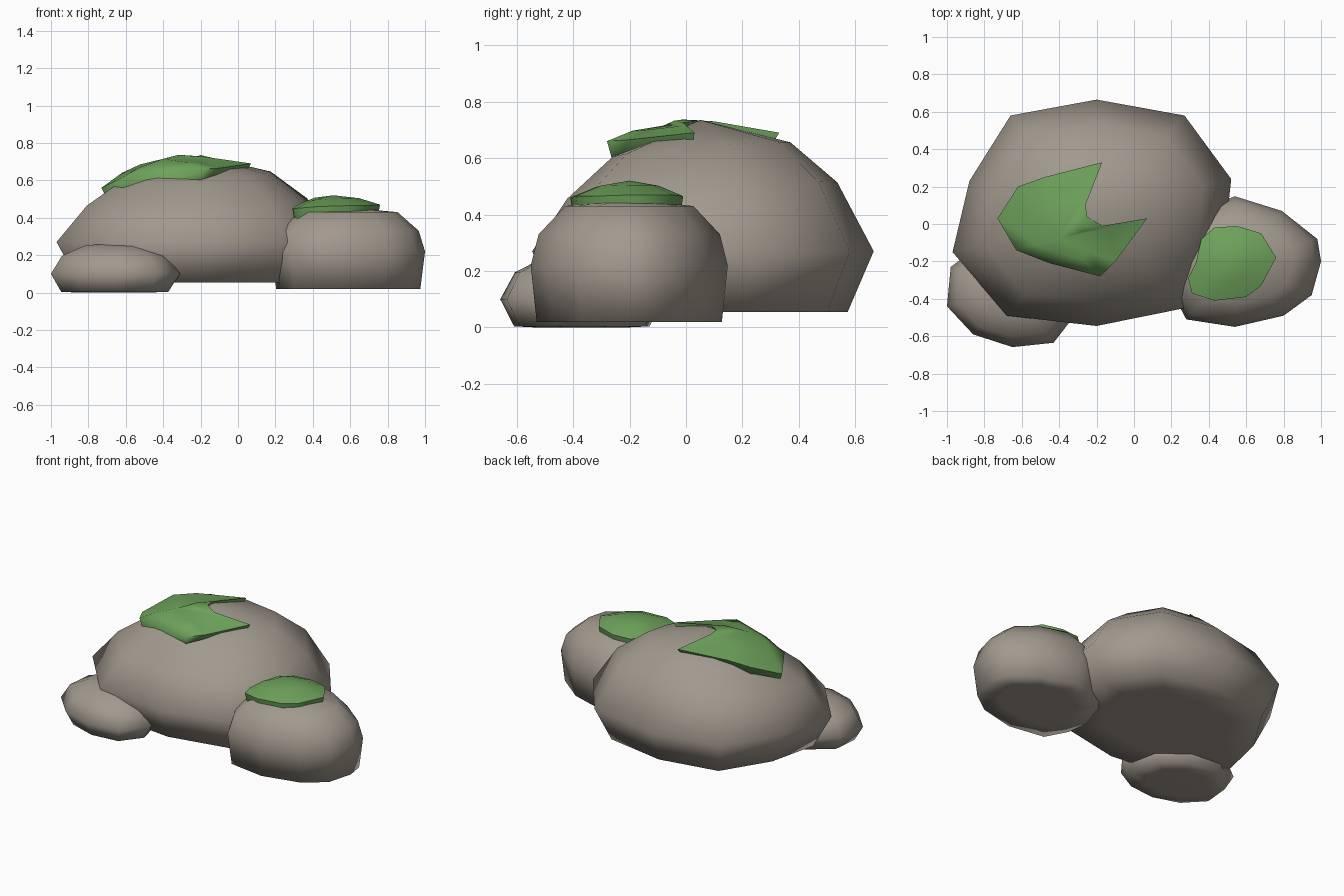
import bpy
import bmesh
from mathutils import Vector

old = bpy.data.objects.get("Cube")
if old:
    bpy.data.objects.remove(old, do_unlink=True)


def make_material(name, rgb):
    mat = bpy.data.materials.new(name)
    mat.use_nodes = True
    mat.diffuse_color = (*rgb, 1)
    mat.node_tree.nodes["Principled BSDF"].inputs["Base Color"].default_value = (*rgb, 1)
    return mat


stone = make_material("warm grey stone", (0.36, 0.32, 0.27))
moss = make_material("moss green", (0.155, 0.36, 0.105))


def finish(name, bm, mat, angle=None):
    bmesh.ops.recalc_face_normals(bm, faces=bm.faces)
    mesh = bpy.data.meshes.new(name)
    bm.to_mesh(mesh)
    bm.free()
    mesh.materials.append(mat)
    obj = bpy.data.objects.new(name, mesh)
    bpy.context.collection.objects.link(obj)
    bpy.ops.object.select_all(action="DESELECT")
    obj.select_set(True)
    bpy.context.view_layer.objects.active = obj
    if angle is None:
        bpy.ops.object.shade_smooth()
    else:
        bpy.ops.object.shade_smooth_by_angle(angle=angle)


def skin(bm, rings, low, high):
    """Join closed rings of points and close both ends with fans."""
    loops = [[bm.verts.new(p) for p in ring] for ring in rings]
    count = len(loops[0])
    for a, b in zip(loops, loops[1:]):
        for i in range(count):
            j = (i + 1) % count
            bm.faces.new((a[i], a[j], b[j], b[i]))
    for loop, tip in ((loops[0], low), (loops[-1], high)):
        v = bm.verts.new(tip)
        for i in range(count):
            bm.faces.new((loop[i], loop[(i + 1) % count], v))


def boulder(name, outline, centre, levels, base, top, tilt=(0, 0)):
    """Scale the plan outline through the levels; upper levels may tilt."""
    cx, cy = centre
    rings = []
    for k, (scale, z) in enumerate(levels):
        lean = k / len(levels) if k > 2 else 0
        ring = []
        for x, y in outline:
            dx, dy = (x - cx) * scale, (y - cy) * scale
            ring.append((cx + dx, cy + dy, z + lean * (tilt[0] * dx + tilt[1] * dy)))
        rings.append(ring)
    bm = bmesh.new()
    skin(bm, rings, (cx, cy, base), (cx, cy, top))
    finish(name, bm, stone)


def moss_patch(name, rim, peak, drop, inset):
    """A low dome over the rim with a tucked-in underside."""
    peak = Vector(peak)
    edge = [Vector(p) for p in rim]
    under, crown = [], []
    for p in edge:
        q = peak.lerp(p, inset)
        under.append((q.x, q.y, p.z - drop))
        c = peak.lerp(p, 0.55)
        c.z += 0.012
        crown.append(c)
    bm = bmesh.new()
    skin(bm, [under, edge, crown], (peak.x, peak.y, peak.z - 1.6 * drop), peak)
    finish(name, bm, moss, 1.2)


# Large central boulder
boulder("large_boulder",
        [(-0.97, -0.15), (-0.68, -0.49), (-0.2, -0.545), (0.27, -0.45), (0.48, -0.12),
         (0.52, 0.24), (0.27, 0.58), (-0.2, 0.665), (-0.66, 0.58), (-0.88, 0.23)],
        (-0.2, 0.05),
        [(0.55, 0.055), (0.85, 0.055), (1, 0.27), (0.79, 0.485), (0.52, 0.63)],
        0.055, 0.735, (0.03, 0.1))

# Medium boulder on the left
boulder("medium_boulder",
        [(1, -0.2), (0.95, -0.38), (0.8, -0.49), (0.54, -0.55), (0.28, -0.51), (0.2, -0.36),
         (0.18, -0.2), (0.25, 0), (0.4, 0.1), (0.54, 0.148), (0.79, 0.07), (0.98, -0.08)],
        (0.58, -0.2),
        [(0.6, 0.02), (0.94, 0.02), (1, 0.22), (0.92, 0.33), (0.65, 0.43)],
        0.02, 0.455)

# Small boulder at the front right
boulder("small_boulder",
        [(-1, -0.44), (-0.86, -0.59), (-0.65, -0.658), (-0.43, -0.635), (-0.31, -0.48),
         (-0.36, -0.25), (-0.55, -0.1), (-0.78, -0.08), (-0.98, -0.23)],
        (-0.68, -0.37),
        [(0.55, 0), (0.83, 0.004), (1, 0.1), (0.82, 0.195), (0.45, 0.25)],
        0, 0.265)

# Moss on the large boulder, notched around its summit
moss_patch("large_moss",
           [(-0.73, 0.03, 0.56), (-0.63, -0.14, 0.61), (-0.45, -0.21, 0.64),
            (-0.18, -0.28, 0.66), (-0.1, -0.2, 0.665), (0.07, 0.03, 0.69),
            (-0.17, -0.01, 0.725), (-0.25, 0.04, 0.732), (-0.26, 0.1, 0.73),
            (-0.17, 0.33, 0.69), (-0.48, 0.25, 0.67), (-0.62, 0.2, 0.64)],
           (-0.4, -0.08, 0.715), 0.085, 0.88)

# Moss on the medium boulder
moss_patch("small_moss",
           [(0.29, -0.29, 0.45), (0.31, -0.37, 0.45), (0.43, -0.41, 0.46), (0.6, -0.39, 0.465),
            (0.68, -0.33, 0.465), (0.76, -0.18, 0.47), (0.68, -0.05, 0.47), (0.55, -0.01, 0.465),
            (0.43, -0.02, 0.465), (0.36, -0.08, 0.465), (0.33, -0.21, 0.475)],
           (0.51, -0.2, 0.52), 0.06, 0.95)
